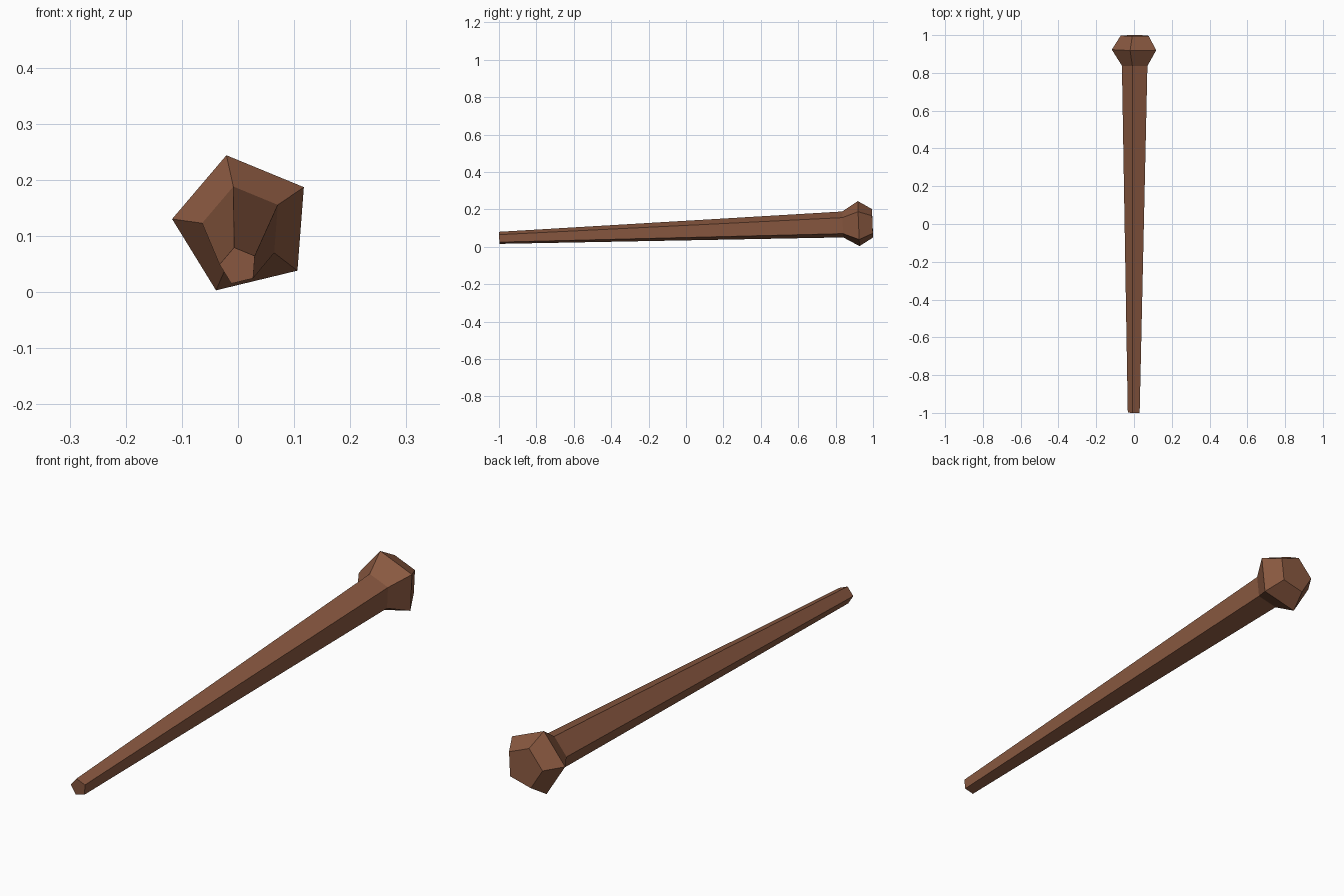
import bpy, bmesh, math
from mathutils import Vector

if "Cube" in bpy.data.objects:
    bpy.data.objects.remove(bpy.data.objects["Cube"])

SIDES = 5
TURN = math.radians(103.6)

wood = bpy.data.materials.new("brown wood")
wood.diffuse_color = (0.255, 0.1, 0.052, 1)
wood.use_nodes = True
wood.node_tree.nodes["Principled BSDF"].inputs["Base Color"].default_value = wood.diffuse_color

# Slightly tilted centre line from the thin tip to the knob
tip = Vector((0.001, -0.9987, 0.0467))
end = Vector((0.0095, 0.9972, 0.1235))
axis = (end - tip).normalized()
side = axis.cross(Vector((0, 0, 1))).normalized()
up = side.cross(axis)

# Rings as (y along the club, radius): tip, neck, knob bulge, knob end
rings = [(tip.y, 0.034), (0.838, 0.073), (0.923, 0.127), (end.y, 0.080)]

bm = bmesh.new()
loops = []
for y, r in rings:
    c = tip + axis * ((y - tip.y) / axis.y)
    angles = [TURN + math.tau * i / SIDES for i in range(SIDES)]
    loops.append([bm.verts.new(c + r * (side * math.cos(a) + up * math.sin(a)))
                  for a in angles])

# Faceted sides and flat end caps
for a, b in zip(loops, loops[1:]):
    for i in range(SIDES):
        j = (i + 1) % SIDES
        bm.faces.new((a[i], a[j], b[j], b[i]))
bm.faces.new(loops[0])
bm.faces.new(loops[-1])
bmesh.ops.recalc_face_normals(bm, faces=bm.faces)

mesh = bpy.data.meshes.new("wooden_club")
bm.to_mesh(mesh)
bm.free()
mesh.materials.append(wood)
club = bpy.data.objects.new("wooden_club", mesh)
bpy.context.collection.objects.link(club)
